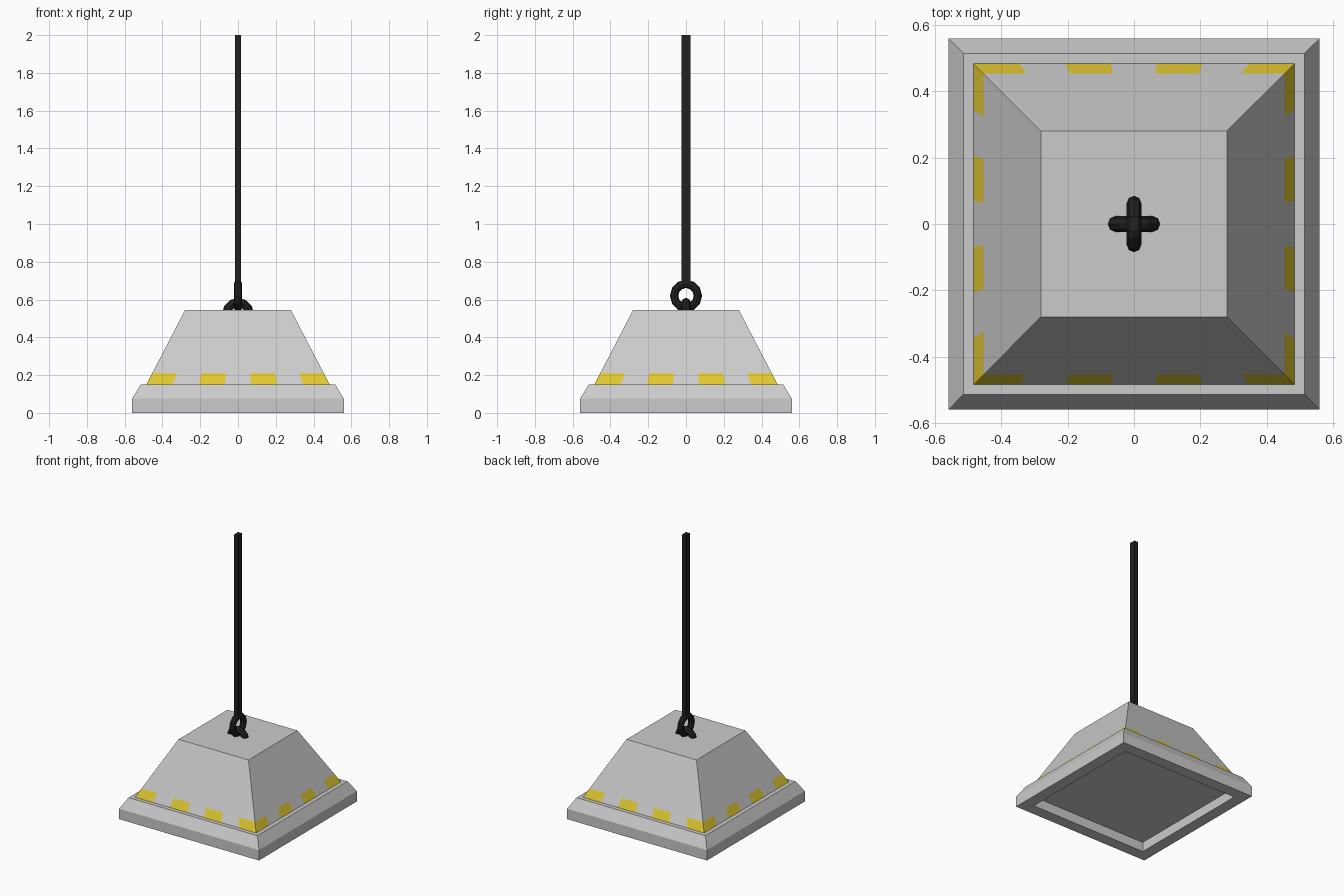
import bpy, bmesh
from math import pi

if "Cube" in bpy.data.objects:
    bpy.data.objects.remove(bpy.data.objects["Cube"])


def material(name, rgb):
    m = bpy.data.materials.new(name)
    m.diffuse_color = (*rgb, 1)
    m.use_nodes = True
    m.node_tree.nodes["Principled BSDF"].inputs["Base Color"].default_value = m.diffuse_color
    return m


YELLOW = material("yellow_paint", (0.75, 0.58, 0.03))
BLACK = material("black_metal", (0.015, 0.015, 0.015))


def make_object(name, faces, mat=None):
    """Build an object from lists of corner points, welding shared corners."""
    bm = bmesh.new()
    for pts in faces:
        bm.faces.new([bm.verts.new(p) for p in pts])
    bmesh.ops.remove_doubles(bm, verts=bm.verts, dist=1e-5)
    me = bpy.data.meshes.new(name)
    bm.to_mesh(me)
    bm.free()
    ob = bpy.data.objects.new(name, me)
    bpy.context.collection.objects.link(ob)
    if mat:
        me.materials.append(mat)
    return ob


def turn(p, k):
    """Rotate a point by k quarter turns about z."""
    x, y, z = p
    for _ in range(k):
        x, y = -y, x
    return (x, y, z)


def square(r, z):
    return [turn((-r, -r, z), k) for k in range(4)]


# Base plate: square profile (half width, height) with a recessed underside
profile = [(0.475, 0.07), (0.475, 0), (0.56, 0), (0.56, 0.075), (0.515, 0.15), (0.485, 0.15)]
faces = [square(*profile[0])[::-1]]
for (r0, z0), (r1, z1) in zip(profile, profile[1:]):
    for k in range(4):
        faces.append([turn(p, k) for p in
                      ((-r0, -r0, z0), (r0, -r0, z0), (r1, -r1, z1), (-r1, -r1, z1))])
make_object("base_plate", faces)

# Tapered body with a bottom band cut into seven parts per side, alternately painted
R0, Z0, R1, Z1, R2, Z2 = 0.485, 0.15, 0.454, 0.21, 0.28, 0.545
body, stripes = [square(R2, Z2)], []
for k in range(4):
    low = [turn((R0 * (2 * i / 7 - 1), -R0, Z0), k) for i in range(8)]
    high = [turn((R1 * (2 * i / 7 - 1), -R1, Z1), k) for i in range(8)]
    for i in range(7):
        quad = [low[i], low[i + 1], high[i + 1], high[i]]
        (body if i % 2 else stripes).append(quad)
    body.append(high + [turn((R2, -R2, Z2), k), turn((-R2, -R2, Z2), k)])
make_object("tapered_body", body)
make_object("warning_stripes", stripes, YELLOW)


# Two interlocked rings: one fixed in the body, one on the cable
def ring(name, z, major, minor, rot):
    bpy.ops.mesh.primitive_torus_add(location=(0, 0, z), rotation=rot, major_radius=major,
                                     minor_radius=minor, major_segments=12, minor_segments=8)
    ob = bpy.context.object
    ob.name = name
    ob.data.materials.append(BLACK)


ring("body_ring", 0.525, 0.06, 0.024, (pi / 2, 0, 0))
ring("cable_ring", 0.62, 0.063, 0.022, (0, pi / 2, 0))

# Hanging cable
bpy.ops.mesh.primitive_cube_add(size=1, location=(0, 0, 1.345))
cable = bpy.context.object
cable.name = "cable"
cable.scale = (0.03, 0.045, 1.31)
cable.data.materials.append(BLACK)
